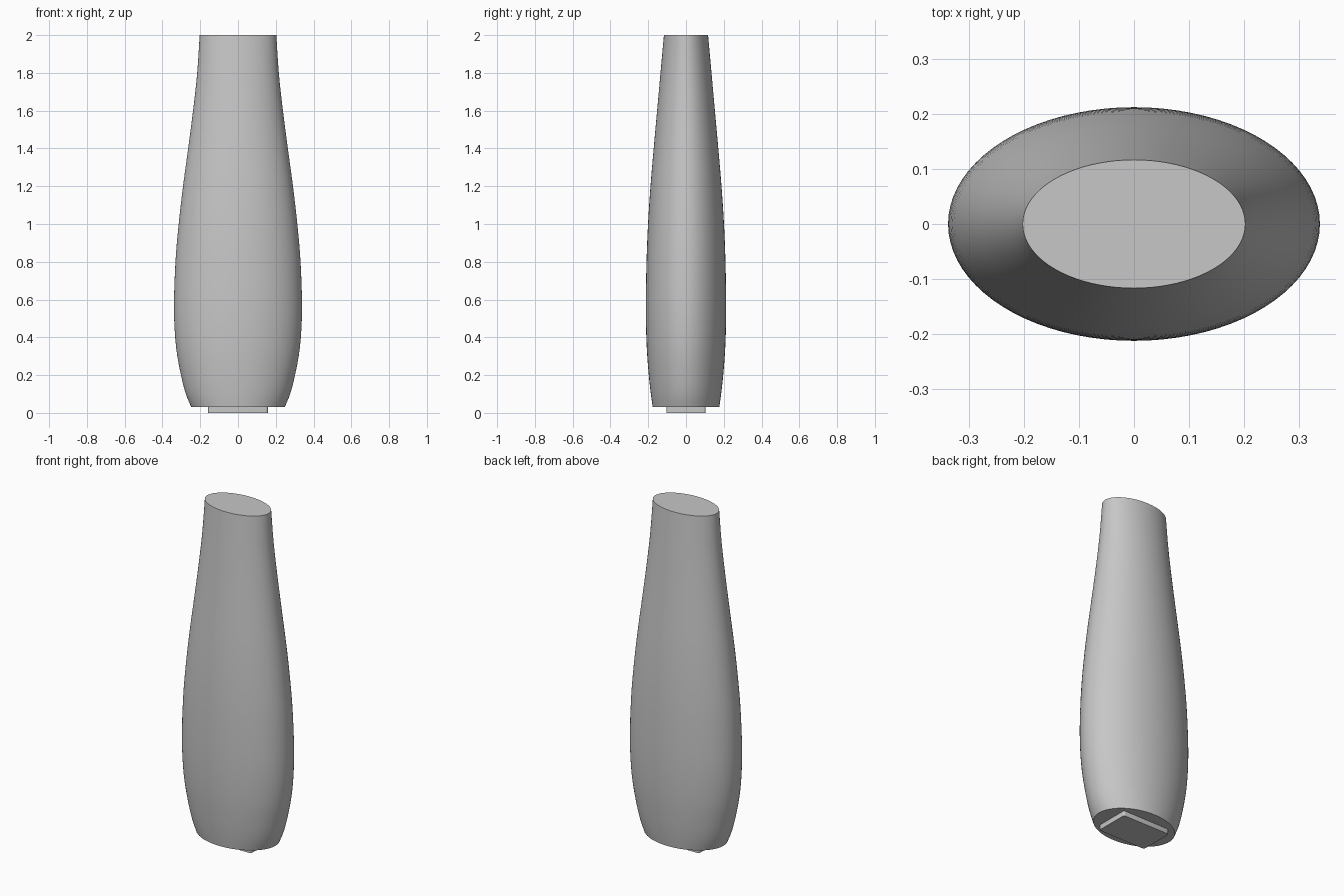
import bpy, bmesh, math

if "Cube" in bpy.data.objects:
    bpy.data.objects.remove(bpy.data.objects["Cube"])

grey = bpy.data.materials.new("light_grey")
grey.diffuse_color = (0.57, 0.57, 0.57, 1)
grey.use_nodes = True
grey.node_tree.nodes["Principled BSDF"].inputs["Base Color"].default_value = grey.diffuse_color

# (height, half width in x, half depth in y)
PROFILE = [(0.03, 0.247, 0.176), (0.1, 0.276, 0.186), (0.2, 0.302, 0.197), (0.35, 0.328, 0.208),
           (0.55, 0.339, 0.213), (0.8, 0.331, 0.209), (1.0, 0.314, 0.201), (1.2, 0.291, 0.188),
           (1.4, 0.264, 0.171), (1.6, 0.238, 0.153), (1.8, 0.216, 0.135), (2.0, 0.203, 0.117)]
SIDES, STEPS = 80, 4


def smooth_profile(pts, steps):
    """Catmull-Rom curve through the profile points."""
    out = []
    for i in range(len(pts) - 1):
        a, b, c, d = (pts[max(0, min(len(pts) - 1, i + k))] for k in (-1, 0, 1, 2))
        for s in range(steps):
            t = s / steps
            out.append([0.5 * (2 * q + (r - p) * t + (2 * p - 5 * q + 4 * r - w) * t * t
                               + (3 * q - p - 3 * r + w) * t ** 3)
                        for p, q, r, w in zip(a, b, c, d)])
    return out + [pts[-1]]


def finish(bm, name):
    bmesh.ops.recalc_face_normals(bm, faces=bm.faces)
    mesh = bpy.data.meshes.new(name)
    bm.to_mesh(mesh)
    bm.free()
    mesh.materials.append(grey)
    obj = bpy.data.objects.new(name, mesh)
    bpy.context.collection.objects.link(obj)
    bpy.ops.object.select_all(action='DESELECT')
    obj.select_set(True)
    bpy.context.view_layer.objects.active = obj
    bpy.ops.object.shade_smooth_by_angle(angle=math.radians(30))
    return obj


# Handle body: lofted ellipses with flat caps
bm = bmesh.new()
rings = []
for z, rx, ry in smooth_profile(PROFILE, STEPS):
    rings.append([bm.verts.new((rx * math.cos(2 * math.pi * k / SIDES),
                                ry * math.sin(2 * math.pi * k / SIDES), z)) for k in range(SIDES)])
for low, high in zip(rings, rings[1:]):
    for k in range(SIDES):
        n = (k + 1) % SIDES
        bm.faces.new((low[k], low[n], high[n], high[k]))
bm.faces.new(rings[0][::-1])
bm.faces.new(rings[-1])
finish(bm, "handle_body")

# Base plate: shallow block with slightly rounded corners
bm = bmesh.new()
bmesh.ops.create_cube(bm, size=1)
for v in bm.verts:
    v.co = (v.co.x * 0.316, v.co.y * 0.208, 0.0 if v.co.z < 0 else 0.035)
upright = [e for e in bm.edges if abs(e.verts[0].co.z - e.verts[1].co.z) > 0.01]
bmesh.ops.bevel(bm, geom=upright, offset=0.012, segments=4, profile=0.5, affect='EDGES')
finish(bm, "base_plate")
